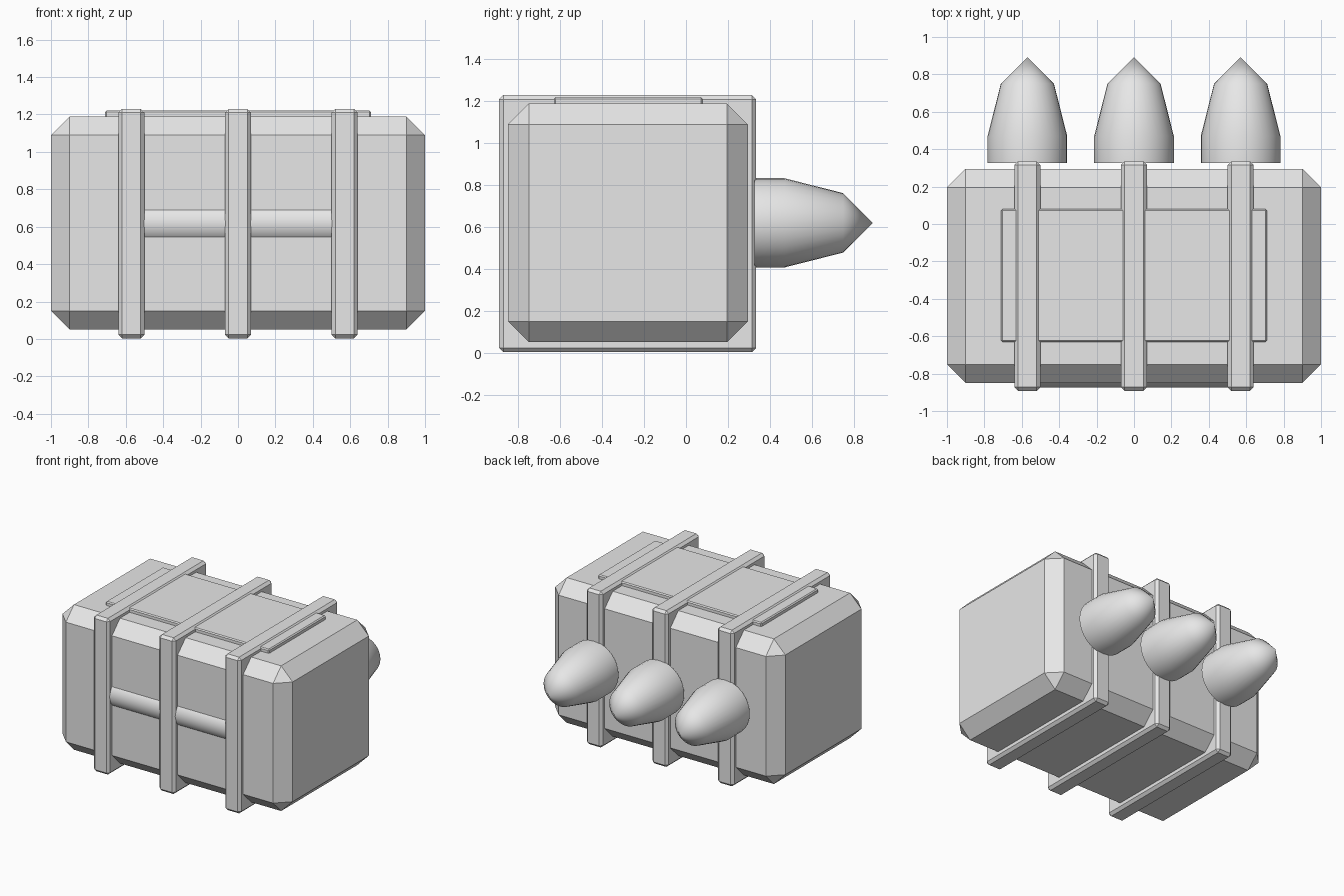
import bpy
import bmesh
import math
from mathutils import Matrix

old = bpy.data.objects.get("Cube")
if old:
    bpy.data.objects.remove(old, do_unlink=True)

COLOR = (0.8, 0.8, 0.8, 1.0)
grey = bpy.data.materials.new("light grey")
grey.use_nodes = True
grey.diffuse_color = COLOR
grey.node_tree.nodes["Principled BSDF"].inputs["Base Color"].default_value = COLOR


def finish(name, bm):
    bmesh.ops.recalc_face_normals(bm, faces=bm.faces)
    mesh = bpy.data.meshes.new(name)
    bm.to_mesh(mesh)
    bm.free()
    mesh.materials.append(grey)
    obj = bpy.data.objects.new(name, mesh)
    bpy.context.collection.objects.link(obj)
    return obj


def smooth(obj, degrees):
    bpy.ops.object.select_all(action="DESELECT")
    obj.select_set(True)
    bpy.context.view_layer.objects.active = obj
    bpy.ops.object.shade_smooth_by_angle(angle=math.radians(degrees))


def chamfered_box(name, low, high, width):
    """Box between two corners with flat chamfered edges."""
    bm = bmesh.new()
    bmesh.ops.create_cube(bm, size=1)
    for v in bm.verts:
        v.co = [(a + b) / 2 + c * (b - a) for a, b, c in zip(low, high, v.co)]
    bmesh.ops.bevel(bm, geom=bm.edges[:], offset=width, segments=1,
                    affect="EDGES", profile=0.5)
    return finish(name, bm)


def pointed_nose(name, x, z, profile, sides=32):
    """Capped solid of revolution along y, from (y, radius) pairs to a tip."""
    bm = bmesh.new()
    rings = []
    for y, r in profile[:-1]:
        angles = [math.tau * i / sides for i in range(sides)]
        rings.append([bm.verts.new((x + r * math.cos(a), y, z + r * math.sin(a)))
                      for a in angles])
    tip = bm.verts.new((x, profile[-1][0], z))
    bm.faces.new(rings[0])
    for i in range(sides):
        j = (i + 1) % sides
        for a, b in zip(rings, rings[1:]):
            bm.faces.new((a[i], a[j], b[j], b[i]))
        bm.faces.new((rings[-1][i], rings[-1][j], tip))
    smooth(finish(name, bm), 50)


# Main body and raised lid panel
chamfered_box("body", (-1, -0.85, 0.05), (1, 0.295, 1.19), 0.1)
chamfered_box("lid_panel", (-0.71, -0.63, 1.15), (0.71, 0.08, 1.22), 0.008)

# Straps around the body, each with a pointed nose behind it
NOSE = [(0.327, 0.213), (0.47, 0.213), (0.75, 0.142), (0.892, 0)]
for side, x in (("right", -0.57), ("middle", 0), ("left", 0.57)):
    chamfered_box(f"{side}_strap", (x - 0.07, -0.892, 0.003),
                  (x + 0.07, 0.335, 1.23), 0.02)
    pointed_nose(f"{side}_nose", x, 0.62, NOSE)

# Rounded bar half sunk into the front between the straps
bm = bmesh.new()
bmesh.ops.create_cone(bm, cap_ends=True, segments=48, radius1=0.118,
                      radius2=0.118, depth=1.02,
                      matrix=Matrix.Translation((0, -0.757, 0.618))
                      @ Matrix.Rotation(math.pi / 2, 4, "Y"))
smooth(finish("front_bar", bm), 40)
